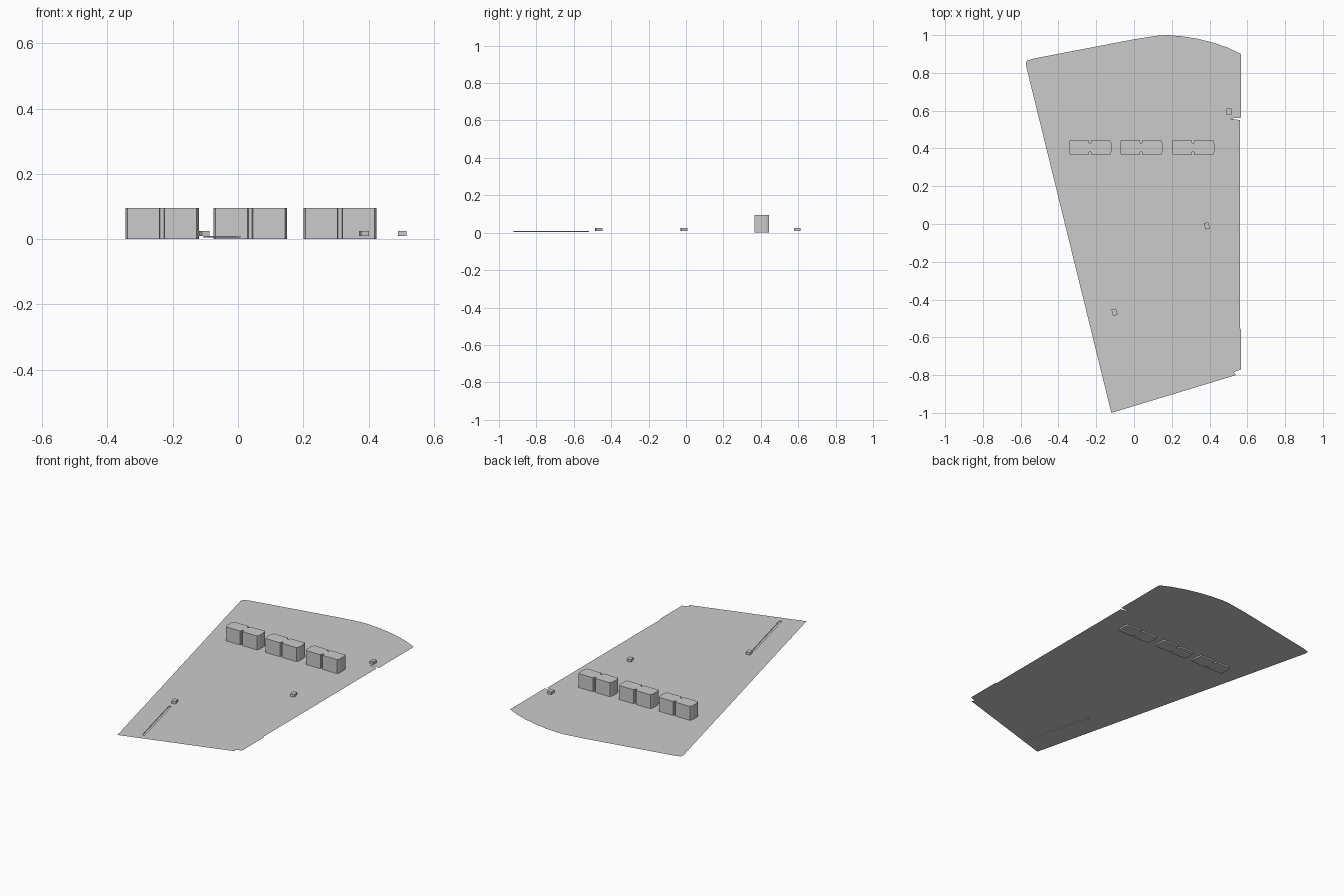
import bpy, bmesh
from math import radians
from mathutils import Matrix, Vector

if "Cube" in bpy.data.objects:
    bpy.data.objects.remove(bpy.data.objects["Cube"])

GROUND_Z = 0.009


def finish(bm, name):
    mesh = bpy.data.meshes.new(name)
    bm.to_mesh(mesh)
    bm.free()
    obj = bpy.data.objects.new(name, mesh)
    bpy.context.collection.objects.link(obj)
    return obj


def loop(bm, pts, z):
    return [bm.verts.new((x, y, z)) for x, y in pts]


def prism(name, pts, z0, z1):
    bm = bmesh.new()
    face = bm.faces.new(loop(bm, pts, z0))
    out = bmesh.ops.extrude_face_region(bm, geom=[face], use_keep_orig=True)
    top = [v for v in out["geom"] if isinstance(v, bmesh.types.BMVert)]
    bmesh.ops.translate(bm, verts=top, vec=(0, 0, z1 - z0))
    bmesh.ops.recalc_face_normals(bm, faces=bm.faces)
    return finish(bm, name)


# Ground sheet: thin site outline with a shallow sunken ramp
outline = [(-0.12, -1.0), (0.54, -0.80), (0.528, -0.785), (0.567, -0.77),
           (0.567, -0.56), (0.56, -0.55), (0.56, 0.55), (0.505, 0.558), (0.567, 0.563),
           (0.567, 0.90), (0.50, 0.932), (0.42, 0.96), (0.34, 0.98),
           (0.26, 0.993), (0.18, 1.0), (0.13, 0.998), (0.0, 0.978),
           (-0.25, 0.93), (-0.53, 0.876), (-0.57, 0.863), (-0.572, 0.84)]
ramp = [(-0.105, -0.522), (-0.007, -0.922), (0.007, -0.919), (-0.091, -0.519)]
bm = bmesh.new()
edges = []
outer, rim = loop(bm, outline, GROUND_Z), loop(bm, ramp, GROUND_Z)
for ring in (outer, rim):
    edges += [bm.edges.new((a, b)) for a, b in zip(ring, ring[1:] + ring[:1])]
bmesh.ops.triangle_fill(bm, edges=edges, use_beauty=True, normal=(0, 0, 1))
floor = loop(bm, ramp, 0.005)
for i in range(4):
    j = (i + 1) % 4
    bm.faces.new((rim[i], rim[j], floor[j], floor[i]))
bm.faces.new(floor)
bmesh.ops.recalc_face_normals(bm, faces=bm.faces)
finish(bm, "ground_sheet")

# Three apartment blocks: tapered ends, notch in the middle of each long side
quarter = [(0.1125, 0.022), (0.106, 0.04), (0.008, 0.04), (0.006, 0.024)]
half = quarter + [(-x, y) for x, y in reversed(quarter)]
block = half + [(-x, -y) for x, y in half]
for i, cx in enumerate((-0.2325, 0.0375, 0.3125)):
    prism(f"apartment_block_{i + 1}", [(x + cx, y + 0.405) for x, y in block], 0, 0.095)

# Small service huts
for i, (cx, cy, angle) in enumerate(((0.503, 0.595, 0), (0.386, -0.010, 12), (-0.103, -0.467, 14))):
    rot = Matrix.Rotation(radians(angle), 2)
    corners = [rot @ Vector((sx * 0.0125, sy * 0.017)) for sx, sy in ((-1, -1), (1, -1), (1, 1), (-1, 1))]
    prism(f"service_hut_{i + 1}", [(v.x + cx, v.y + cy) for v in corners], GROUND_Z, 0.025)
